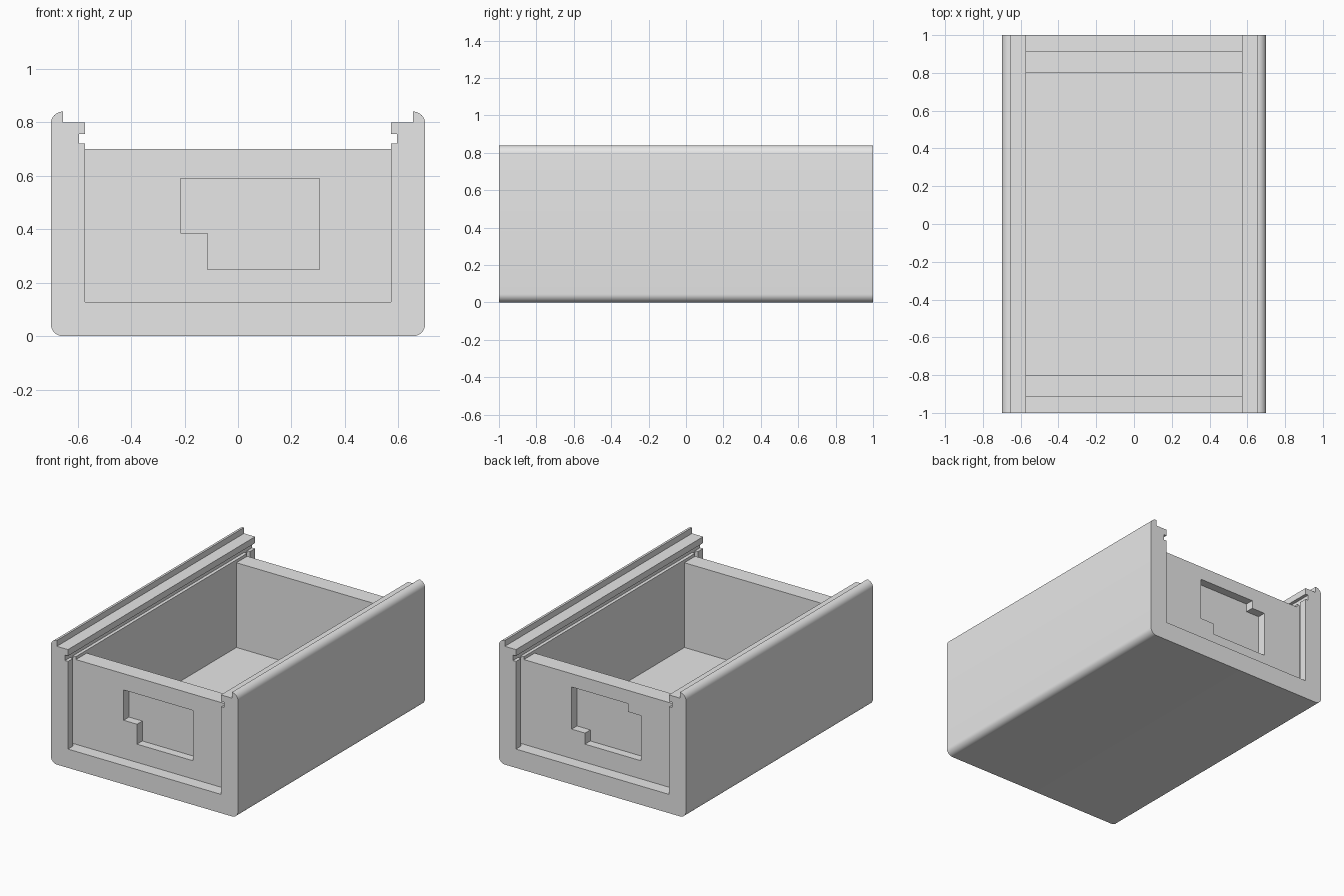
import bpy
import bmesh
from math import cos, sin, pi

cube = bpy.data.objects.get("Cube")
if cube:
    bpy.data.objects.remove(cube, do_unlink=True)

grey = bpy.data.materials.new("plain_grey")
grey.use_nodes = True
colour = (0.8, 0.8, 0.8, 1)
grey.diffuse_color = colour
grey.node_tree.nodes["Principled BSDF"].inputs["Base Color"].default_value = colour

HALF_W, HEIGHT, RADIUS = 0.70, 0.84, 0.045
INNER, SLOT, FLOOR = 0.572, 0.594, 0.127
WALL_OUT, WALL_IN, WALL_TOP = 0.915, 0.80, 0.70


def extrude(name, outline, y0, y1):
    """Solid made by sweeping an (x, z) outline along y."""
    bm = bmesh.new()
    face = bm.faces.new([bm.verts.new((x, y0, z)) for x, z in outline])
    swept = bmesh.ops.extrude_face_region(bm, geom=[face], use_keep_orig=True)
    moved = [v for v in swept["geom"] if isinstance(v, bmesh.types.BMVert)]
    bmesh.ops.translate(bm, verts=moved, vec=(0, y1 - y0, 0))
    bmesh.ops.recalc_face_normals(bm, faces=bm.faces)
    mesh = bpy.data.meshes.new(name)
    bm.to_mesh(mesh)
    bm.free()
    mesh.materials.append(grey)
    obj = bpy.data.objects.new(name, mesh)
    bpy.context.collection.objects.link(obj)
    return obj


def rect(x0, x1, z0, z1):
    return [(x0, z0), (x1, z0), (x1, z1), (x0, z1)]


def arc(cx, cz, start, steps=8):
    angles = [start + pi / 2 * i / steps for i in range(steps + 1)]
    return [(cx + RADIUS * cos(a), cz + RADIUS * sin(a)) for a in angles]


def activate(obj):
    bpy.ops.object.select_all(action="DESELECT")
    obj.select_set(True)
    bpy.context.view_layer.objects.active = obj


def cut(obj, cutter):
    cutter.hide_render = True
    mod = obj.modifiers.new("cut", "BOOLEAN")
    mod.operation = "DIFFERENCE"
    mod.solver = "EXACT"
    mod.object = cutter
    activate(obj)
    bpy.ops.object.modifier_apply(modifier=mod.name)
    bpy.data.objects.remove(cutter, do_unlink=True)


# Channel body: rounded outside, lip, rail and sliding groove inside
edge = HALF_W - RADIUS
half = arc(edge, RADIUS, -pi / 2) + arc(edge, HEIGHT - RADIUS, 0)
half += [(edge, 0.80), (INNER, 0.80), (INNER, 0.757), (SLOT, 0.757),
         (SLOT, 0.72), (INNER, 0.72), (INNER, FLOOR)]
body = extrude("channel_body", half + [(-x, z) for x, z in reversed(half)], -1, 1)

# Upright panel slots just outside each end wall
for sx in (-1, 1):
    for sy in (-1, 1):
        xs = sorted((sx * 0.55, sx * SLOT))
        ys = sorted((sy * WALL_OUT, sy * 0.945))
        cut(body, extrude("slot_cutter", rect(*xs, FLOOR, 0.74), *ys))

activate(body)
bpy.ops.object.shade_smooth_by_angle()

# End walls, each with a shallow stepped pocket in its outer face
front_pocket = [(-0.115, 0.25), (0.305, 0.25), (0.305, 0.59),
                (-0.215, 0.59), (-0.215, 0.385), (-0.115, 0.385)]
back_pocket = [(0.115, 0.25), (-0.305, 0.25), (-0.305, 0.555), (-0.205, 0.555),
               (-0.205, 0.61), (0.215, 0.61), (0.215, 0.325), (0.115, 0.325)]
for name, side, pocket in (("front_wall", -1, front_pocket),
                           ("back_wall", 1, back_pocket)):
    ys = sorted((side * WALL_OUT, side * WALL_IN))
    wall = extrude(name, rect(-INNER, INNER, FLOOR, WALL_TOP), *ys)
    depth = sorted((side * 0.858, side * 0.98))
    cut(wall, extrude("pocket_cutter", pocket, *depth))
